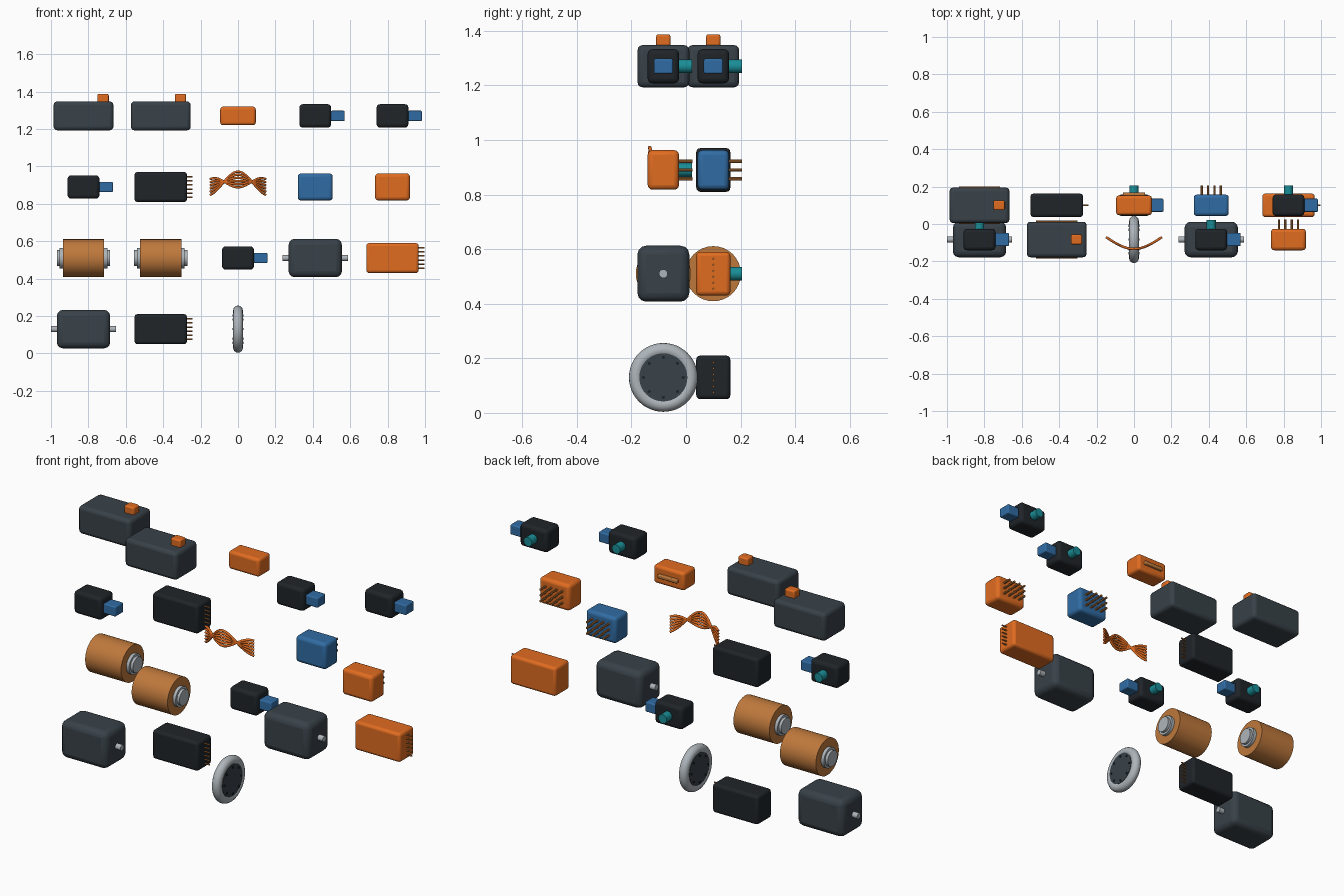
import bpy, bmesh, math
from mathutils import Vector, Matrix

if "Cube" in bpy.data.objects:
    bpy.data.objects.remove(bpy.data.objects["Cube"])


def mat(name, rgb):
    m = bpy.data.materials.new(name)
    m.diffuse_color = (*rgb, 1)
    m.use_nodes = True
    m.node_tree.nodes["Principled BSDF"].inputs["Base Color"].default_value = m.diffuse_color
    return m


SLATE = mat("slate", (0.040, 0.054, 0.066))
BLACK = mat("black", (0.014, 0.018, 0.022))
ORANGE = mat("orange", (0.75, 0.15, 0.015))
BLUE = mat("blue", (0.03, 0.15, 0.37))
TEAL = mat("teal", (0.01, 0.27, 0.31))
COPPER = mat("copper", (0.52, 0.19, 0.045))
STEEL = mat("steel", (0.42, 0.46, 0.49))


def finish(o, name, m):
    o.name = name
    o.data.materials.clear()
    o.data.materials.append(m)
    bpy.ops.object.select_all(action='DESELECT')
    o.select_set(True)
    bpy.context.view_layer.objects.active = o
    bpy.ops.object.shade_smooth_by_angle(angle=math.radians(35))
    return o


def box(name, c, size, r, m):
    bm = bmesh.new()
    bmesh.ops.create_cube(bm, size=1)
    bmesh.ops.scale(bm, vec=size, verts=bm.verts)
    bmesh.ops.translate(bm, vec=c, verts=bm.verts)
    me = bpy.data.meshes.new(name)
    bm.to_mesh(me)
    bm.free()
    o = bpy.data.objects.new(name, me)
    bpy.context.collection.objects.link(o)
    b = o.modifiers.new("round", 'BEVEL')
    b.width, b.segments = r, 3
    return finish(o, name, m)


def rod(name, c, r, length, axis, m, sides=20):
    rot = {'x': (0, math.pi / 2, 0), 'y': (math.pi / 2, 0, 0)}[axis]
    bpy.ops.mesh.primitive_cylinder_add(vertices=sides, radius=r, depth=length, location=c, rotation=rot)
    return finish(bpy.context.object, name, m)


def at(c, x=0, y=0, z=0):
    return Vector(c) + Vector((x, y, z))


# Part families, each built about its cell centre c
def battery(c):
    box("battery_case", c, (0.32, 0.19, 0.155), 0.02, SLATE)
    box("battery_tab", at(c, 0.105, 0, 0.092), (0.06, 0.052, 0.05), 0.008, ORANGE)


def servo(c):
    box("sensor_body", c, (0.17, 0.115, 0.125), 0.018, BLACK)
    box("sensor_plug", at(c, 0.12), (0.075, 0.07, 0.055), 0.006, BLUE)
    rod("sensor_lens", at(c, 0, 0.075), 0.025, 0.06, 'y', TEAL)


def controller(c, m):
    box("controller_case", c, (0.28, 0.125, 0.16), 0.015, m)
    for i in range(6):
        rod("controller_pin", at(c, 0.15, 0, (i - 2.5) * 0.022), 0.004, 0.04, 'x', COPPER, 8)


def connector(c, m):
    box("connector_block", c, (0.187, 0.115, 0.145), 0.018, m)
    for i in range(4):
        for j in range(3):
            rod("connector_pin", at(c, (i - 1.5) * 0.034, 0.078, (j - 1) * 0.032), 0.006, 0.056, 'y', COPPER, 8)


def coil(c):
    rod("coil_winding", c, 0.101, 0.22, 'x', COPPER, 32)
    rod("coil_collar", c, 0.055, 0.255, 'x', STEEL, 32)
    rod("coil_core", c, 0.043, 0.285, 'x', STEEL, 32)


def motor(c):
    box("motor_case", c, (0.285, 0.19, 0.205), 0.032, SLATE)
    rod("motor_shaft", c, 0.016, 0.35, 'x', STEEL)


def socket(c):
    box("socket_case", c, (0.19, 0.105, 0.1), 0.015, ORANGE)
    box("socket_slot", at(c, 0, 0.056), (0.12, 0.025, 0.02), 0.005, COPPER)


def wheel(c):
    bpy.ops.mesh.primitive_torus_add(location=c, rotation=(0, math.pi / 2, 0), major_radius=0.1,
                                     minor_radius=0.026, major_segments=48, minor_segments=16)
    finish(bpy.context.object, "wheel_tyre", STEEL)
    rod("wheel_disc", c, 0.088, 0.05, 'x', SLATE, 40)
    for i in range(8):
        a = i * math.pi / 4
        rod("wheel_bolt", at(c, 0, 0.073 * math.cos(a), 0.073 * math.sin(a)), 0.006, 0.058, 'x', BLACK, 10)


def harness(c):
    # Flat ribbon of strands that twists along a bowed path
    for k in range(6):
        s = (k - 2.5) / 2.5
        cu = bpy.data.curves.new("harness_strand", 'CURVE')
        cu.dimensions = '3D'
        cu.bevel_depth, cu.bevel_resolution = 0.0065, 2
        cu.use_fill_caps = True
        sp = cu.splines.new('POLY')
        n = 28
        sp.points.add(n)
        for i, p in enumerate(sp.points):
            t = i / n * 2 - 1
            arch = math.cos(t * math.pi / 2)
            spread = 0.042 * math.cos(t * math.pi)
            p.co = (*at(c, 0.148 * t, 0.012 - 0.062 * arch, 0.04 * arch - s * spread), 1)
        o = bpy.data.objects.new("harness_strand", cu)
        bpy.context.collection.objects.link(o)
        cu.materials.append(ORANGE)


# Lay the parts out on a staggered grid, bottom row first
ROWS = [
    [(motor,), (controller, BLACK), (wheel,)],
    [(coil,), (coil,), (servo,), (motor,), (controller, ORANGE)],
    [(servo,), (controller, BLACK), (harness,), (connector, BLUE), (connector, ORANGE)],
    [(battery,), (battery,), (socket,), (servo,), (servo,)],
]
for r, row in enumerate(ROWS):
    for k, (build, *args) in enumerate(row):
        y = -0.083 if (r + k) % 2 == 0 else 0.1
        build(Vector(((k - 2) * 0.413, y, 0.13 + 0.38 * r)), *args)
